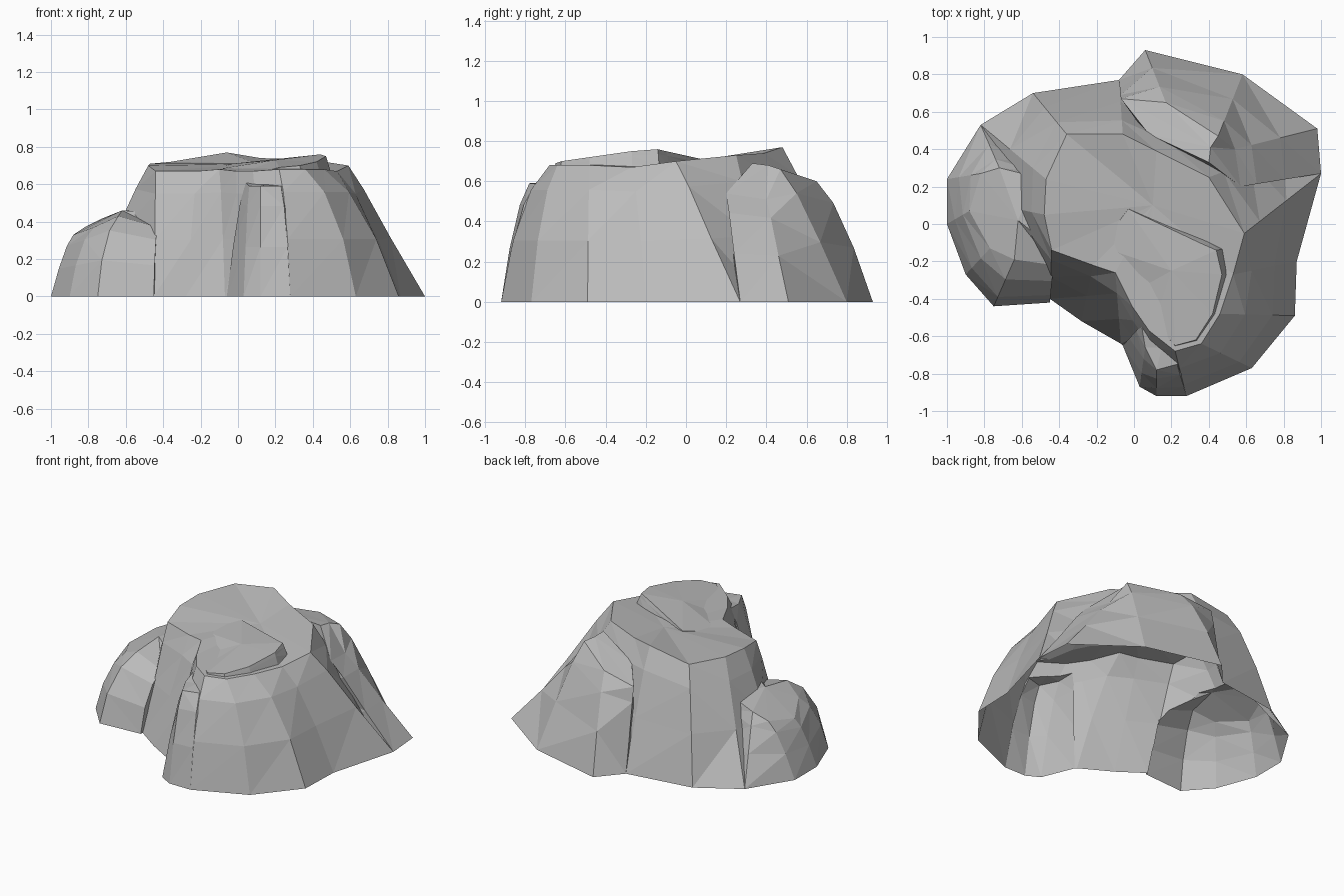
import bpy
import bmesh

# Remove the default cube only
default_cube = bpy.data.objects.get("Cube")
if default_cube:
    bpy.data.objects.remove(default_cube, do_unlink=True)

# Single stone colour
stone = bpy.data.materials.new("grey stone")
stone.use_nodes = True
stone_grey = (0.5, 0.5, 0.5, 1)
stone.diffuse_color = stone_grey
stone.node_tree.nodes["Principled BSDF"].inputs["Base Color"].default_value = stone_grey


def rock(name, columns, peak, floor=0.0):
    """Loft a solid rock from columns of (foot x, y, rim x, y, z, bulge)."""
    mesh_builder = bmesh.new()
    rings = []
    for height, inward, bulge_share in ((0, 0, 0), (.45, .45, 1), (.82, .8, .9), (1, 1, 0)):
        ring = []
        for foot_x, foot_y, rim_x, rim_y, rim_z, bulge in columns:
            blend = inward - bulge * bulge_share
            ring.append(mesh_builder.verts.new((
                foot_x + (rim_x - foot_x) * blend,
                foot_y + (rim_y - foot_y) * blend,
                floor + (rim_z - floor) * height)))
        rings.append(ring)
    count = len(columns)

    # Side walls, split into facets
    walls = []
    for lower, upper in zip(rings, rings[1:]):
        for i in range(count):
            j = (i + 1) % count
            walls.append(mesh_builder.faces.new((lower[i], lower[j], upper[j], upper[i])))
    bmesh.ops.triangulate(mesh_builder, faces=walls, quad_method='SHORT_EDGE')

    # Faceted cap and flat underside
    centre = mesh_builder.verts.new(peak)
    for i in range(count):
        mesh_builder.faces.new((rings[-1][i], rings[-1][(i + 1) % count], centre))
    mesh_builder.faces.new(rings[0][::-1])

    mesh = bpy.data.meshes.new(name)
    mesh_builder.to_mesh(mesh)
    mesh_builder.free()
    mesh.materials.append(stone)
    rock_object = bpy.data.objects.new(name, mesh)
    bpy.context.collection.objects.link(rock_object)
    return rock_object


# Main plateau, counter-clockwise from the side gully
plateau = rock("main_plateau", [
    (1, .27, .59, -.05, .7, 0),
    (.8, .4, .4, .25, .73, 0),
    (.35, .7, .12, .39, .74, 0),
    (-.08, .77, -.06, .48, .77, .06),
    (-.54, .7, -.36, .48, .72, .1),
    (-.82, .53, -.47, .24, .71, 0),
    (-.82, .12, -.48, .05, .7, 0),
    (-.45, -.4, -.44, -.14, .67, 0),
    (-.28, -.52, -.22, -.22, .67, 0),
    (-.07, -.64, -.1, -.26, .68, .1),
    (0, -.7, -.01, -.44, .67, .1),
    (.12, -.87, .08, -.57, .67, .1),
    (.28, -.92, .22, -.68, .68, .2),
    (.63, -.77, .36, -.64, .68, .2),
    (.86, -.49, .46, -.48, .68, .15),
    (.87, -.2, .53, -.27, .67, .1),
], (.1, .1, .71))

# Raised slab, sinking into the front half of the plateau
slab = rock("top_slab", [
    (-.03, .1, -.03, .08, .71, 0),
    (-.2, -.1, -.18, -.12, .67, 0),
    (0, -.35, .02, -.35, .66, 0),
    (.1, -.55, .11, -.53, .66, 0),
    (.22, -.66, .22, -.65, .69, 0),
    (.35, -.63, .33, -.62, .7, 0),
    (.45, -.48, .42, -.48, .72, 0),
    (.51, -.27, .47, -.27, .75, 0),
    (.5, -.13, .44, -.14, .76, 0),
    (.4, -.07, .35, -.1, .75, 0),
], (.2, -.25, .73), floor=.62)

# Lower ridge behind the plateau
ridge = rock("back_ridge", [
    (1, .27, .57, .2, .54, 0),
    (.98, .51, .54, .4, .51, 0),
    (.58, .8, .45, .47, .66, .05),
    (.06, .93, .17, .65, .6, .11),
    (-.08, .77, -.07, .67, .56, 0),
    (0, .5, .08, .48, .62, 0),
    (.4, .2, .4, .33, .69, 0),
], (.41, .41, .68))

# Small boulder against the side
boulder = rock("side_boulder", [
    (-.82, .53, -.72, .3, .42, 0),
    (-1, .24, -.82, .27, .37, .1),
    (-1, 0, -.88, .07, .33, .1),
    (-.9, -.27, -.77, -.13, .37, .2),
    (-.75, -.44, -.64, -.19, .43, .25),
    (-.45, -.42, -.43, -.22, .37, .25),
    (-.42, -.1, -.46, -.11, .45, 0),
    (-.4, 0, -.45, 0, .45, 0),
    (-.5, .4, -.52, .25, .46, 0),
], (-.62, .02, .46))

# Buttress with a low ledge at the front
buttress = rock("front_buttress", [
    (-.06, -.65, .04, -.54, .61, .1),
    (.03, -.87, .06, -.66, .59, .1),
    (.12, -.92, .12, -.78, .59, .15),
    (.28, -.92, .23, -.75, .59, .15),
    (.4, -.8, .27, -.66, .59, 0),
    (.3, -.5, .2, -.5, .6, 0),
], (.15, -.66, .6))

# Merge the parts into one continuous skin
parts = [slab, ridge, boulder, buttress]
for part in parts:
    union = plateau.modifiers.new("join " + part.name, 'BOOLEAN')
    union.operation = 'UNION'
    union.solver = 'EXACT'
    union.object = part
depsgraph = bpy.context.evaluated_depsgraph_get()
skin = bpy.data.meshes.new_from_object(plateau.evaluated_get(depsgraph))
plateau.modifiers.clear()
plateau.data = skin
plateau.name = "rock_outcrop"
for part in parts:
    bpy.data.objects.remove(part, do_unlink=True)

# Open the underside
skin_builder = bmesh.new()
skin_builder.from_mesh(skin)
underside = [face for face in skin_builder.faces
             if max(vert.co.z for vert in face.verts) < .001]
bmesh.ops.delete(skin_builder, geom=underside, context='FACES')
for face in skin_builder.faces:
    face.material_index = 0
skin_builder.to_mesh(skin)
skin_builder.free()
skin.materials.clear()
skin.materials.append(stone)
